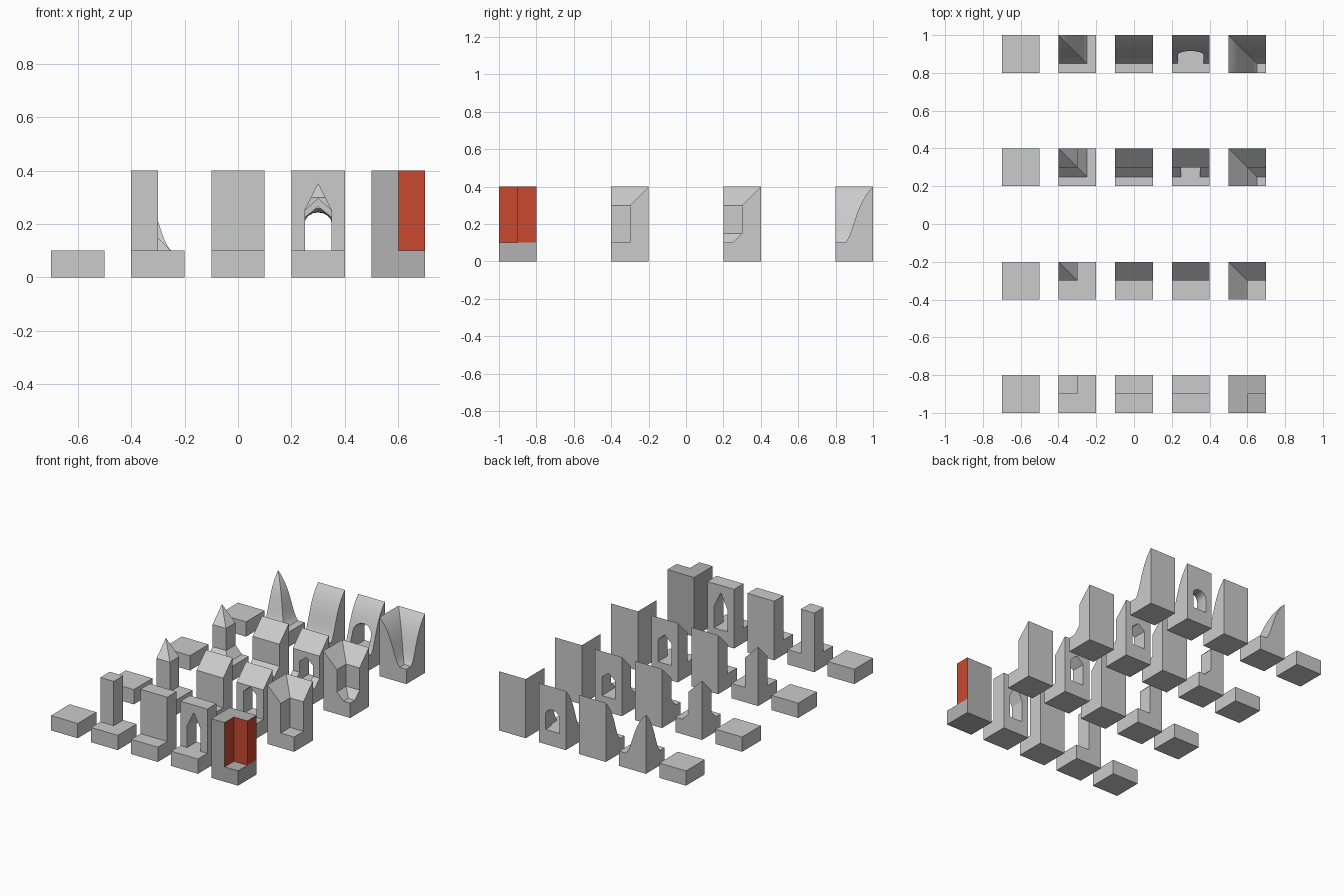
import bpy, bmesh, math
from mathutils import Vector

if "Cube" in bpy.data.objects:
    bpy.data.objects.remove(bpy.data.objects["Cube"])

H = 0.1  # half tile width


def bezier(a, b, c, d, n=14):
    pts = []
    for i in range(n + 1):
        t = i / n
        s = 1 - t
        pts.append(tuple(s**3 * p + 3 * s * s * t * q + 3 * s * t * t * r + t**3 * w
                         for p, q, r, w in zip(a, b, c, d)))
    return pts


def link(name, bm, loc):
    bmesh.ops.recalc_face_normals(bm, faces=bm.faces)
    me = bpy.data.meshes.new(name)
    bm.to_mesh(me)
    bm.free()
    ob = bpy.data.objects.new(name, me)
    ob.location = loc
    bpy.context.collection.objects.link(ob)
    return ob


# Plan of each kind of tile: contour at depth p of the wall profile
PLANS = {
    "straight": lambda p: [(-H, p), (H, p)],
    "outer": lambda p: [(-H, p), (-p, p), (-p, H)],
    "inner": lambda p: [(H, p), (-p, p), (-p, -H)],
}


def tile(name, plan, profile, loc, split=False):
    bm = bmesh.new()
    cache = {}

    def vert(x, y, z):
        key = (round(x, 5), round(y, 5), round(z, 5))
        if key not in cache:
            cache[key] = bm.verts.new(key)
        return cache[key]

    def face(*cos):
        vs = list(dict.fromkeys(vert(*c) for c in cos))
        if len(vs) > 2:
            bm.faces.new(vs)

    rows = [[(x, y, z) for x, y in PLANS[plan](p)] for p, z in profile]
    ground = lambda c: (c[0], c[1], 0)
    # swept top surface
    for a, b in zip(rows, rows[1:]):
        for i in range(len(a) - 1):
            face(a[i], a[i + 1], b[i + 1], b[i])
    # low and high sides
    for r in (rows[0], rows[-1]):
        for a, b in zip(r, r[1:]):
            face(a, b, ground(b), ground(a))
    # profile-shaped ends
    for e in (0, -1):
        col = [r[e] for r in rows]
        face(*col, ground(col[-1]), ground(col[0]))
    face((-H, -H, 0), (H, -H, 0), (H, H, 0), (-H, H, 0))
    if split:
        bmesh.ops.bisect_plane(bm, geom=bm.verts[:] + bm.edges[:] + bm.faces[:],
                               plane_co=(0, 0, 0.1), plane_no=(0, 0, 1))
    return link(name, bm, loc)


def arch(hw, spring, peak, rounded):
    n = 8 if rounded else 2
    pts = [(-hw, 0.1)]
    for i in range(n + 1):
        a = math.pi * (1 - i / n)
        pts.append((hw * math.cos(a), spring + (peak - spring) * math.sin(a)))
    return pts + [(hw, 0.1)]


def cut_opening(ob, sections, rounded):
    # lofted cutter through the wall
    bm = bmesh.new()
    loops = [[bm.verts.new((x, y, z)) for x, z in arch(hw, s, p, rounded)]
             for y, hw, s, p in sections]
    n = len(loops[0])
    for a, b in zip(loops, loops[1:]):
        for i in range(n):
            j = (i + 1) % n
            bm.faces.new((a[i], a[j], b[j], b[i]))
    bm.faces.new(loops[0])
    bm.faces.new(loops[-1])
    cutter = link("opening_cutter", bm, ob.location)
    cutter.hide_render = True
    mod = ob.modifiers.new("opening", 'BOOLEAN')
    mod.operation = 'DIFFERENCE'
    mod.solver = 'EXACT'
    mod.object = cutter
    bpy.context.view_layer.objects.active = ob
    bpy.ops.object.modifier_apply(modifier=mod.name)
    bpy.data.objects.remove(cutter)


def straight_hole(spring, peak):
    return [(-0.2, 0.05, spring, peak), (0.2, 0.05, spring, peak)]


# Wall profiles (depth, height) and opening sections for each row
START = (-H, 0.1)
STYLES = [
    ("block", -0.9, [START, (0, 0.1), (0, 0.4), (H, 0.4)], straight_hole(0.25, 0.35)),
    ("sloped", -0.3, [START, (0, 0.1), (0, 0.3), (H, 0.4)], straight_hole(0.25, 0.295)),
    ("chamfered", 0.3, [START, (-0.05, 0.1), (0, 0.15), (0, 0.3), (H, 0.4)],
     straight_hole(0.225, 0.265)),
    ("curved", 0.9, [START] + bezier((-0.05, 0.1), (0, 0.15), (0, 0.3), (H, 0.4)),
     [(-0.2, 0.07, 0.2, 0.27), (0, 0.068, 0.2, 0.265), (0.05, 0.052, 0.2, 0.245),
      (0.2, 0.05, 0.2, 0.24)]),
]

red = bpy.data.materials.new("red")
red.diffuse_color = (0.58, 0.065, 0.03, 1)
red.use_nodes = True
red.node_tree.nodes["Principled BSDF"].inputs["Base Color"].default_value = red.diffuse_color
grey = bpy.data.materials.new("grey")
grey.diffuse_color = (0.45, 0.45, 0.45, 1)
grey.use_nodes = True
grey.node_tree.nodes["Principled BSDF"].inputs["Base Color"].default_value = grey.diffuse_color

for style, y, profile, hole in STYLES:
    tile(style + "_floor", "straight", [START, (H, 0.1)], (-0.6, y, 0))
    corner = tile(style + "_outer_corner", "outer", profile, (-0.3, y, 0))
    wall = tile(style + "_wall", "straight", profile, (0, y, 0))
    window = tile(style + "_window_wall", "straight", profile, (0.3, y, 0))
    inner = tile(style + "_inner_corner", "inner", profile, (0.6, y, 0), style == "block")
    cut_opening(window, hole, style == "curved")
    if style == "curved":
        for ob in (corner, wall, window, inner):
            bpy.ops.object.select_all(action='DESELECT')
            ob.select_set(True)
            bpy.context.view_layer.objects.active = ob
            bpy.ops.object.shade_smooth_by_angle(angle=math.radians(30))
    if style == "block":
        # red notch walls and wall end
        inner.data.materials.append(grey)
        inner.data.materials.append(red)
        for f in inner.data.polygons:
            facing = f.normal.x > 0.9 or f.normal.y < -0.9
            if facing and f.center.z > 0.12 and f.center.y > -0.09:
                f.material_index = 1
